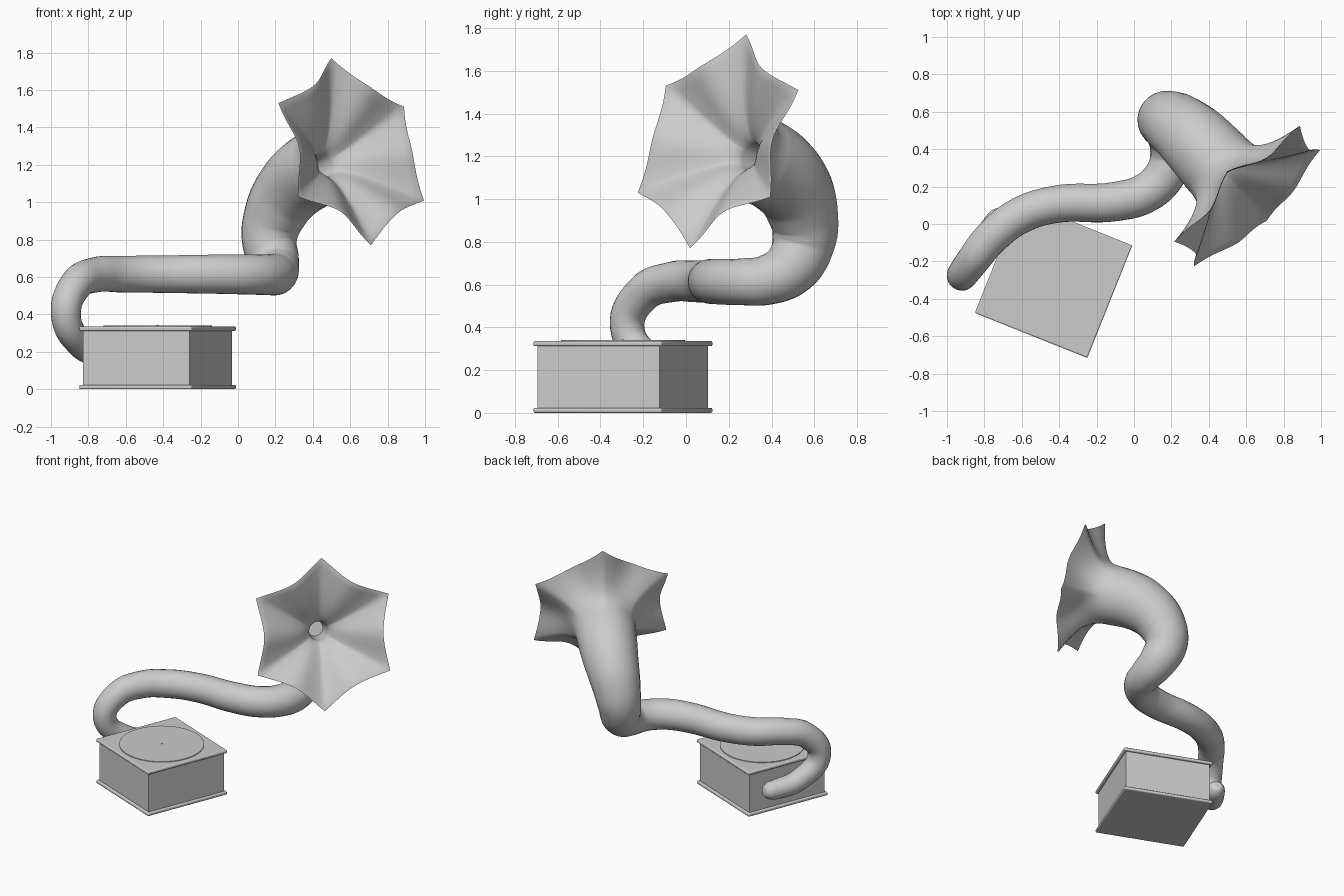
import bpy, bmesh, math
from mathutils import Vector

if "Cube" in bpy.data.objects:
    bpy.data.objects.remove(bpy.data.objects["Cube"])

BASE = Vector((-0.43, -0.295, 0))
TURN = math.radians(-21.8)

# Horn frame: rim centre, facing axis, direction of the top tip
C = Vector((0.605, 0.15, 1.27))
n = Vector((0.647, -0.69, 0.319)).normalized()
up = Vector((-0.105, 0.13, 0.49))
up = (up - n * up.dot(n)).normalized()
side = up.cross(n)
NECK = 0.27


def finish(obj, angle=35):
    bpy.ops.object.select_all(action='DESELECT')
    obj.select_set(True)
    bpy.context.view_layer.objects.active = obj
    bpy.ops.object.shade_smooth_by_angle(angle=math.radians(angle))


def slab(name, side, z0, z1, bevel=0):
    bpy.ops.mesh.primitive_cube_add(size=1, location=BASE + Vector((0, 0, (z0 + z1) / 2)),
                                    rotation=(0, 0, TURN))
    o = bpy.context.object
    o.name = name
    o.scale = (side, side, z1 - z0)
    bpy.ops.object.transform_apply(location=False, rotation=False, scale=True)
    if bevel:
        m = o.modifiers.new("rounded_edge", 'BEVEL')
        m.width, m.segments = bevel, 3
    finish(o)


def disc(name, r, z0, z1, verts=64):
    bpy.ops.mesh.primitive_cylinder_add(vertices=verts, radius=r, depth=z1 - z0,
                                        location=BASE + Vector((0, 0, (z0 + z1) / 2)))
    o = bpy.context.object
    o.name = name
    finish(o)


# Cabinet, trim plates and turntable
slab("cabinet", 0.614, 0.01, 0.325)
slab("bottom_plate", 0.648, 0, 0.024, 0.008)
slab("top_plate", 0.648, 0.312, 0.336, 0.008)
disc("turntable", 0.29, 0.33, 0.341)
disc("spindle", 0.006, 0.335, 0.343, 12)

# Tapered winding tube: x, y, z, radius
path = [(-0.692, 0.072, 0.198, 0.0), (-0.696, 0.066, 0.197, 0.035),
        (-0.715, 0.038, 0.194, 0.06), (-0.75, -0.02, 0.196, 0.07),
        (-0.84, -0.155, 0.24, 0.075), (-0.92, -0.275, 0.40, 0.08),
        (-0.865, -0.20, 0.56, 0.088), (-0.76, -0.07, 0.612, 0.094),
        (-0.61, 0.045, 0.615, 0.098), (-0.42, 0.105, 0.615, 0.10),
        (-0.10, 0.12, 0.615, 0.105), (0.07, 0.17, 0.613, 0.107),
        (0.17, 0.27, 0.613, 0.11), (0.203, 0.38, 0.622, 0.117),
        (0.195, 0.49, 0.68, 0.133), (0.168, 0.55, 0.80, 0.148),
        (0.20, 0.545, 0.94, 0.167), (0.295, 0.475, 1.085, 0.19),
        (*(C - n * NECK), 0.207)]
cu = bpy.data.curves.new("tube", 'CURVE')
cu.dimensions = '3D'
cu.bevel_depth = 1
cu.bevel_resolution = 10
cu.resolution_u = 8
sp = cu.splines.new('BEZIER')
sp.radius_interpolation = 'CARDINAL'
sp.bezier_points.add(len(path) - 1)
for bp, (x, y, z, r) in zip(sp.bezier_points, path):
    bp.co, bp.radius = (x, y, z), r
    bp.handle_left_type = bp.handle_right_type = 'AUTO'
# The tube leaves along the horn axis
last = sp.bezier_points[-1]
last.handle_left_type = last.handle_right_type = 'FREE'
last.handle_left, last.handle_right = last.co - n * 0.07, last.co + n * 0.07
tube = bpy.data.objects.new("tube", cu)
bpy.context.collection.objects.link(tube)

# Six-pointed horn, lofted along its own axis
N = 96


def rim(a):
    """Radius of the concave hexagon and weight between its tips."""
    b = a % (math.pi / 3)
    w = math.sin(3 * b)
    hexa = 0.528 * math.cos(math.pi / 6) / math.cos(b - math.pi / 6)
    return hexa * (1 - 0.10 * w), w * w


bm = bmesh.new()


def ring(r0, depth, t, p, inset=0.0):
    out = []
    for i in range(N):
        a = 2 * math.pi * i / N
        R, w = rim(a)
        r = r0 + (R - inset - r0) * t ** p
        d = -depth * (1 - t) + 0.037 * w * t ** 2
        out.append(bm.verts.new(C + n * d + (up * math.cos(a) + side * math.sin(a)) * r))
    return out


STEPS = 16
rings = [ring(0.207, NECK + 0.005, i / STEPS, 3.0) for i in range(STEPS + 1)]
rings += [ring(0.065, 0.23, i / STEPS, 1.7, 0.008) for i in range(STEPS, -1, -1)]
rings.append(ring(0.055, 0.42, 0, 1))
for A, B in zip(rings, rings[1:]):
    for i in range(N):
        j = (i + 1) % N
        bm.faces.new((A[i], A[j], B[j], B[i]))
bm.faces.new(rings[-1])
bmesh.ops.recalc_face_normals(bm, faces=bm.faces)
me = bpy.data.meshes.new("horn")
bm.to_mesh(me)
bm.free()
horn = bpy.data.objects.new("horn", me)
bpy.context.collection.objects.link(horn)
finish(horn, 50)
